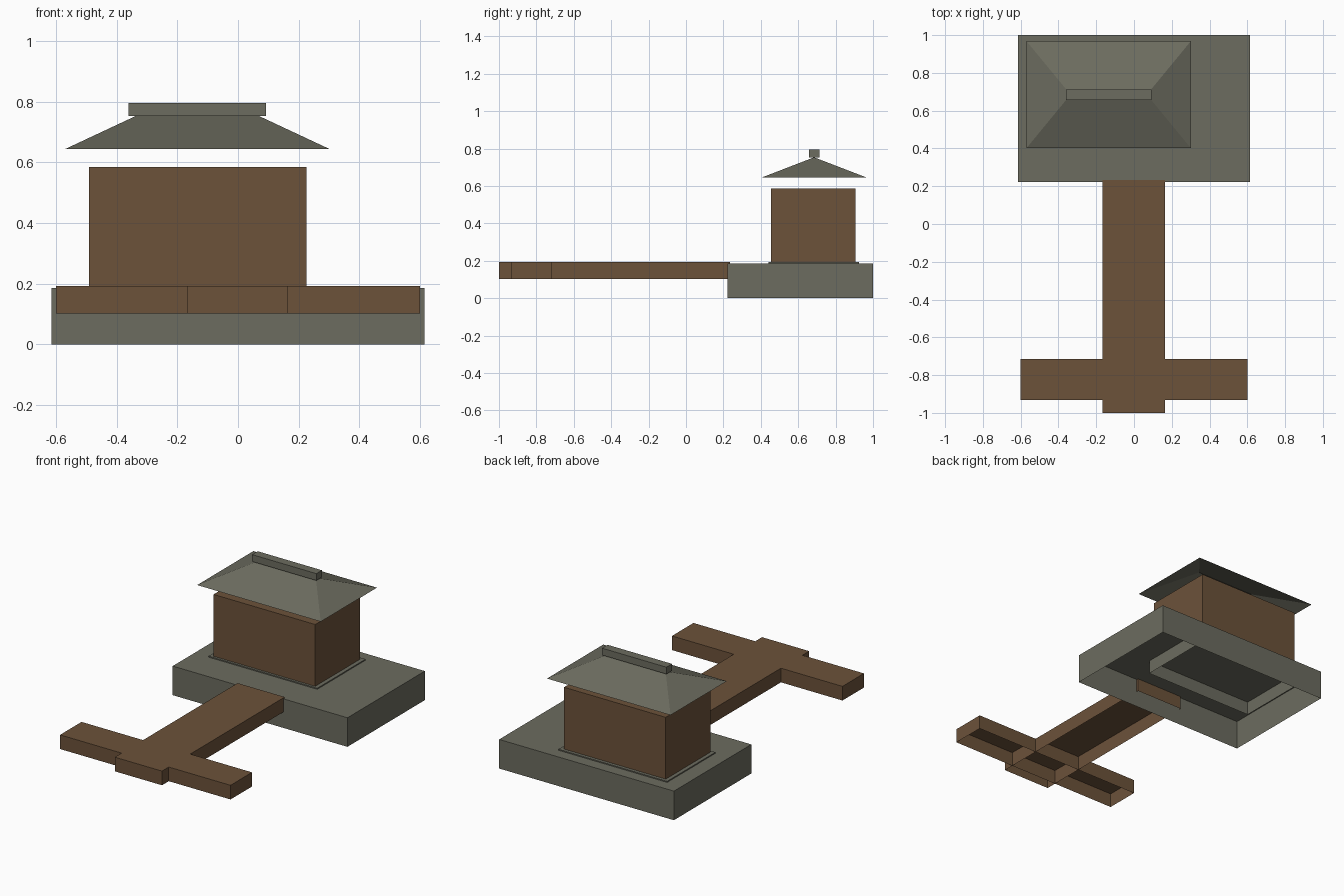
import bpy, bmesh

if "Cube" in bpy.data.objects:
    bpy.data.objects.remove(bpy.data.objects["Cube"])


def material(name, rgb):
    m = bpy.data.materials.new(name)
    m.diffuse_color = (*rgb, 1.0)
    m.use_nodes = True
    m.node_tree.nodes["Principled BSDF"].inputs["Base Color"].default_value = m.diffuse_color
    return m


STONE = material("grey_stone", (0.150, 0.150, 0.115))
WOOD = material("brown_wood", (0.150, 0.084, 0.042))


def shell(name, x, y, z, mat, top_x=None, top_y=None):
    """Open-bottomed block; the top may be narrowed, down to a ridge line."""
    bm = bmesh.new()
    top_x, top_y = top_x or x, top_y or y

    def ring(rx, ry, h):
        corners = ((0, 0), (1, 0), (1, 1), (0, 1))
        return [bm.verts.new((rx[i], ry[j], h)) for i, j in corners]

    low, high = ring(x, y, z[0]), ring(top_x, top_y, z[1])
    for i in range(4):
        j = (i + 1) % 4
        bm.faces.new((low[i], low[j], high[j], high[i]))
    bm.faces.new(high)
    # a top without depth collapses to the ridge line
    bmesh.ops.remove_doubles(bm, verts=bm.verts[:], dist=1e-5)
    me = bpy.data.meshes.new(name)
    bm.to_mesh(me)
    bm.free()
    me.materials.append(mat)
    ob = bpy.data.objects.new(name, me)
    bpy.context.collection.objects.link(ob)
    return ob


# Stone platform and the low plinth under the house
shell("platform", (-0.615, 0.615), (0.222, 1.0), (0.0, 0.185), STONE)
shell("house_plinth", (-0.515, 0.25), (0.44, 0.925), (0.10, 0.192), STONE)

# House walls
shell("house_walls", (-0.491, 0.225), (0.455, 0.905), (0.185, 0.585), WOOD)

# Floating hipped roof with ridge cap
shell("hipped_roof", (-0.569, 0.301), (0.402, 0.968), (0.644, 0.753), STONE,
      top_x=(-0.336, 0.068), top_y=(0.685, 0.685))
shell("ridge_cap", (-0.361, 0.092), (0.657, 0.713), (0.752, 0.796), STONE)

# Wooden jetty: long deck and cross deck
shell("jetty_deck", (-0.167, 0.165), (-1.0, 0.234), (0.102, 0.192), WOOD)
shell("jetty_cross_deck", (-0.6, 0.6), (-0.932, -0.716), (0.102, 0.192), WOOD)
